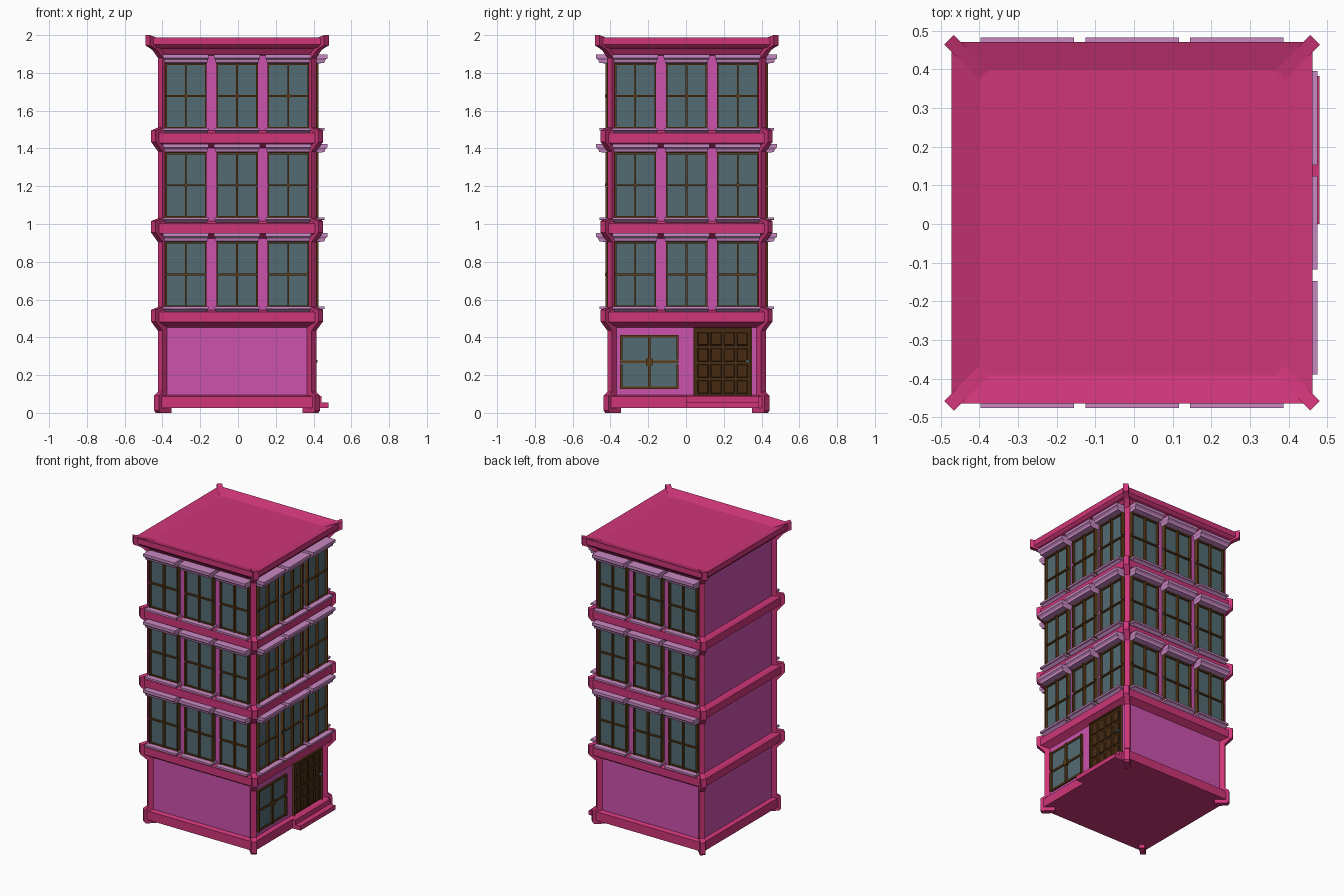
import bpy, bmesh, math
from mathutils import Matrix, Vector

if "Cube" in bpy.data.objects:
    bpy.data.objects.remove(bpy.data.objects["Cube"])


def mat(name, rgb):
    m = bpy.data.materials.new(name)
    m.diffuse_color = (*rgb, 1)
    m.use_nodes = True
    m.node_tree.nodes["Principled BSDF"].inputs["Base Color"].default_value = m.diffuse_color
    return m


CRIMSON = mat("crimson trim", (0.62, 0.036, 0.19))
MAGENTA = mat("magenta wall", (0.60, 0.085, 0.42))
LILAC = mat("lilac stone", (0.58, 0.25, 0.54))
GLASS = mat("blue grey glass", (0.085, 0.147, 0.17))
WOOD = mat("brown frame", (0.11, 0.045, 0.009))
DOOR = mat("dark door wood", (0.062, 0.024, 0.006))

OFFSET = Vector((-0.005, 0.003, 0))
# façades: rotation of the "+x" facade onto right, back and front, with slight shift
FACES = {"right": 0, "back": math.pi / 2, "front": -math.pi / 2}


def finish(name, bm, material, angle=0):
    bmesh.ops.recalc_face_normals(bm, faces=bm.faces)
    bm.transform(Matrix.Translation(OFFSET) @ Matrix.Rotation(angle, 4, 'Z'))
    me = bpy.data.meshes.new(name)
    bm.to_mesh(me)
    bm.free()
    me.materials.append(material)
    ob = bpy.data.objects.new(name, me)
    bpy.context.collection.objects.link(ob)
    return ob


def loft(bm, rings):
    """Skin a list of equal-length point rings and cap both ends."""
    vs = [[bm.verts.new(p) for p in r] for r in rings]
    n = len(rings[0])
    for a, b in zip(vs, vs[1:]):
        for i in range(n):
            j = (i + 1) % n
            bm.faces.new((a[i], a[j], b[j], b[i]))
    bm.faces.new(vs[0][::-1])
    bm.faces.new(vs[-1])


def rect(x0, x1, y0, y1, z):
    return [(x0, y0, z), (x1, y0, z), (x1, y1, z), (x0, y1, z)]


def box(bm, x0, x1, y0, y1, z0, z1):
    loft(bm, [rect(x0, x1, y0, y1, z0), rect(x0, x1, y0, y1, z1)])


def square_tier(name, profile, material):
    bm = bmesh.new()
    loft(bm, [rect(-h, h, -h, h, z) for h, z in profile])
    return finish(name, bm, material)


BANDS = (0.48, 0.95, 1.43)
FLOORS = (0.56, 1.0325, 1.505)

# main block and horizontal trim
square_tier("walls", [(0.395, 0.05), (0.395, 1.94)], MAGENTA)
square_tier("base_plinth", [(0.424, 0.026), (0.424, 0.088), (0.395, 0.095)], CRIMSON)
for i, z in enumerate(BANDS):
    square_tier(f"floor_band_{i + 1}", [(0.39, z - 0.03), (0.43, z - 0.004), (0.437, z),
                (0.437, z + 0.053), (0.42, z + 0.064), (0.39, z + 0.066)], CRIMSON)
square_tier("cornice_and_roof", [(0.39, 1.89), (0.412, 1.90), (0.432, 1.93), (0.452, 1.935),
            (0.467, 1.95), (0.467, 1.988), (0.395, 1.965)], CRIMSON)

# diagonal corner fins following the trim profile
prof = [(0.36, 0), (0.418, 0), (0.426, 0.012), (0.426, 0.092), (0.407, 0.11)]
for z in BANDS:
    prof += [(0.407, z - 0.045), (0.443, z + 0.005), (0.443, z + 0.065), (0.407, z + 0.08)]
prof += [(0.407, 1.88), (0.435, 1.92), (0.455, 1.935), (0.473, 1.945), (0.473, 2.0),
         (0.385, 1.966), (0.36, 1.96)]
for k in range(4):
    bm = bmesh.new()
    loft(bm, [[(d + s, d - s, z) for d, z in prof] for s in (-0.0125, 0.0125)])
    finish(f"corner_fin_{k + 1}", bm, CRIMSON, k * math.pi / 2)


def frame_bars(bm, y, z0, z1, hw, t, x0, x1):
    """Outer frame plus a cross of glazing bars."""
    zm = (z0 + z1) / 2
    for a, b in ((z0, zm - t), (zm + t, z1)):
        for c in (y - hw + t / 2, y, y + hw - t / 2):
            box(bm, x0, x1, c - t / 2, c + t / 2, a, b)
    for c in (z0 + t / 2, zm, z1 - t / 2):
        box(bm, x0, x1 - 0.006, y - hw, y + hw, c - t / 2, c + t / 2)


# upper windows, sills and lintels on three facades
for face, ang in FACES.items():
    glass, bars, stone = bmesh.new(), bmesh.new(), bmesh.new()
    for z in FLOORS:
        top = z + 0.345
        for y in (-0.271, 0, 0.271):
            box(glass, 0.39, 0.412, y - 0.108, y + 0.108, z, top)
            frame_bars(bars, y, z, top, 0.11, 0.009, 0.405, 0.430)
            box(bars, 0.405, 0.431, y - 0.008, y + 0.008, z + 0.165, z + 0.181)
            # sill
            loft(stone, [rect(0.39, x, y - w, y + w, zz) for x, w, zz in (
                (0.435, 0.112, z - 0.025), (0.45, 0.115, z - 0.012),
                (0.462, 0.12, z - 0.010), (0.462, 0.12, z + 0.003))])
            # flared lintel
            loft(stone, [rect(0.39, x, y - w, y + w, zz) for x, w, zz in (
                (0.435, 0.11, top), (0.463, 0.113, top + 0.004),
                (0.467, 0.115, top + 0.018), (0.479, 0.121, top + 0.028),
                (0.479, 0.121, top + 0.047))])
    finish(f"{face}_glass", glass, GLASS, ang)
    finish(f"{face}_window_frames", bars, WOOD, ang)
    finish(f"{face}_sills_and_lintels", stone, LILAC, ang)

# shop window on the right side
bm = bmesh.new()
box(bm, 0.39, 0.399, -0.35, -0.045, 0.13, 0.41)
finish("shop_window_glass", bm, GLASS)
bm = bmesh.new()
frame_bars(bm, -0.1975, 0.127, 0.413, 0.156, 0.013, 0.39, 0.412)
box(bm, 0.39, 0.416, -0.2155, -0.1795, 0.252, 0.288)
finish("shop_window_frame", bm, WOOD)

# panelled door with knob and surround
bm = bmesh.new()
box(bm, 0.39, 0.402, 0.043, 0.339, 0.088, 0.445)
finish("door", bm, DOOR)
bm = bmesh.new()
for i in range(4):
    for j in range(4):
        y, z = 0.056 + i * 0.0695, 0.1 + j * 0.085
        loft(bm, [[(x, y + d, z + d), (x, y + 0.0615 - d, z + d),
                   (x, y + 0.0615 - d, z + 0.074 - d), (x, y + d, z + 0.074 - d)]
                  for x, d in ((0.398, 0), (0.409, 0.006))])
finish("door_panels", bm, DOOR)
bm = bmesh.new()
box(bm, 0.39, 0.412, 0.036, 0.044, 0.088, 0.452)
box(bm, 0.39, 0.412, 0.338, 0.346, 0.088, 0.452)
box(bm, 0.39, 0.412, 0.036, 0.346, 0.444, 0.452)
finish("door_surround", bm, WOOD)
bm = bmesh.new()
box(bm, 0.40, 0.425, 0.312, 0.332, 0.268, 0.28)
finish("door_handle", bm, GLASS)

# entrance steps
bm = bmesh.new()
box(bm, 0.39, 0.485, -0.003, 0.38, 0.026, 0.056)
box(bm, 0.39, 0.447, -0.003, 0.38, 0.056, 0.089)
finish("entrance_steps", bm, CRIMSON)
